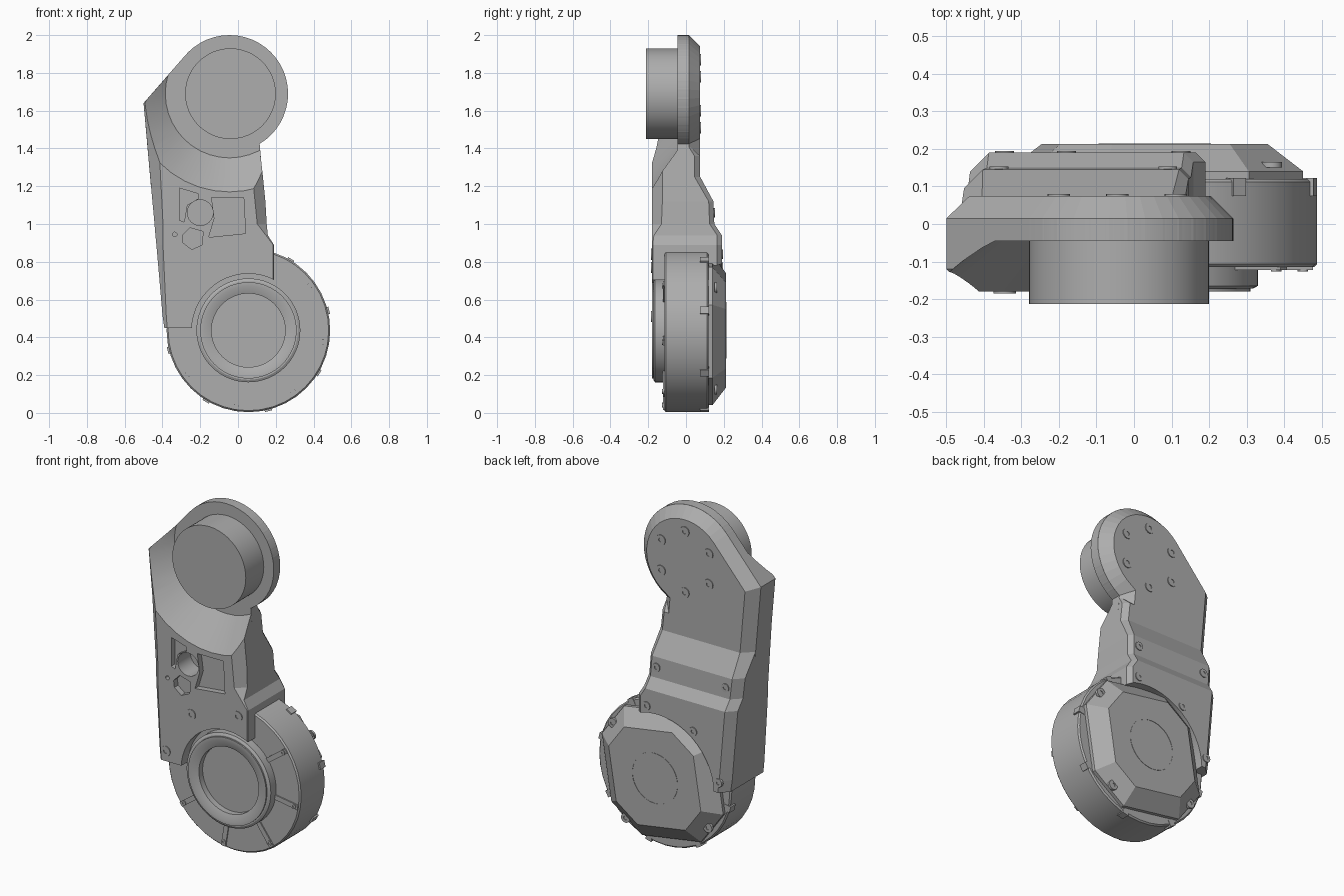
import bpy, bmesh
from math import sin, cos, pi, radians, sqrt
from mathutils import Matrix, Vector

if "Cube" in bpy.data.objects:
    bpy.data.objects.remove(bpy.data.objects["Cube"], do_unlink=True)

metal = bpy.data.materials.new("plain grey")
metal.use_nodes = True
GREY = (0.42, 0.42, 0.42, 1)
metal.diffuse_color = GREY
metal.node_tree.nodes["Principled BSDF"].inputs["Base Color"].default_value = GREY

HEAD = (-0.045, 1.69)      # upper joint axis (x, z)
HUB = (0.055, 0.437)       # lower joint axis (x, z)


def finish(name, bm, smooth=False):
    bmesh.ops.remove_doubles(bm, verts=bm.verts, dist=1e-5)
    bmesh.ops.recalc_face_normals(bm, faces=bm.faces)
    mesh = bpy.data.meshes.new(name)
    bm.to_mesh(mesh)
    bm.free()
    mesh.materials.append(metal)
    ob = bpy.data.objects.new(name, mesh)
    bpy.context.collection.objects.link(ob)
    if smooth:
        bpy.ops.object.select_all(action='DESELECT')
        ob.select_set(True)
        bpy.context.view_layer.objects.active = ob
        bpy.ops.object.shade_smooth_by_angle(angle=radians(25))
    return ob


def loft(name, rings):
    """Skin closed rings of equal length and cap both ends."""
    bm = bmesh.new()
    loops = [[bm.verts.new(p) for p in ring] for ring in rings]
    n = len(loops[0])
    for a, b in zip(loops, loops[1:]):
        for i in range(n):
            j = (i + 1) % n
            bm.faces.new((a[i], a[j], b[j], b[i]))
    bm.faces.new(loops[0])
    bm.faces.new(loops[-1])
    return finish(name, bm)


def prism(name, outline, y0, y1):
    return loft(name, [[(x, y, z) for x, z in outline] for y in (y0, y1)])


def lathe(name, profile, centre, segments=48):
    """Turn a (radius, y) profile around a front-to-back axis."""
    bm = bmesh.new()
    verts = [bm.verts.new((centre[0] + r, y, centre[1])) for r, y in profile]
    edges = [bm.edges.new(pair) for pair in zip(verts, verts[1:])]
    bmesh.ops.spin(bm, geom=verts + edges, cent=(centre[0], 0, centre[1]),
                   axis=(0, 1, 0), angle=2 * pi, steps=segments)
    return finish(name, bm, True)


def disc(name, centre, r, y0, y1, segments=48):
    return lathe(name, [(0, y0), (r, y0), (r, y1), (0, y1)], centre, segments)


def cut(ob, cutter):
    mod = ob.modifiers.new("cut", 'BOOLEAN')
    mod.operation, mod.object, mod.solver = 'DIFFERENCE', cutter, 'EXACT'
    bpy.context.view_layer.objects.active = ob
    bpy.ops.object.modifier_apply(modifier=mod.name)
    bpy.data.objects.remove(cutter, do_unlink=True)


def polar(centre, r, degrees):
    a = radians(degrees)
    return centre[0] + r * cos(a), centre[1] + r * sin(a)


def screw(name, centre, y, side, r=0.03):
    """Flat screw head with a socket; side is the facing direction in y."""
    top, floor = y + side * 0.005, y + side * 0.001
    lathe(name, [(0, floor), (r * 0.4, floor), (r * 0.4, top), (r, top),
                 (r, y - side * 0.01)], centre, 16)


# Arm body: chamfered cross-sections stacked from bottom to top
def section(z, left, right, back, c_front, c_back, c_right):
    f = -0.18
    return [(left, f + c_front, z), (left + c_front, f, z),
            (right - c_right, f, z), (right, f + c_right, z),
            (right, back - c_back / 2, z), (right - c_back / 2, back, z),
            (left + c_back, back, z), (left, back - c_back, z)]


stations = [
    (0.45, -0.39, 0.19, 0.19, 0.015, 0.05, 0.004),
    (0.52, -0.4, 0.19, 0.19, 0.02, 0.05, 0.004),
    (0.89, -0.432, 0.19, 0.19, 0.035, 0.05, 0.004),
    (0.94, -0.437, 0.158, 0.19, 0.04, 0.05, 0.01),
    (1.0, -0.442, 0.152, 0.15, 0.045, 0.05, 0.05),
    (1.12, -0.453, 0.145, 0.145, 0.05, 0.05, 0.055),
    (1.25, -0.465, 0.132, 0.075, 0.055, 0.06, 0.055),
    (1.36, -0.475, 0.12, 0.075, 0.06, 0.06, 0.055),
    (1.42, -0.48, 0.115, 0.01, 0.06, 0.005, 0.055),
    (1.64, -0.5, 0.1, 0.01, 0.06, 0.005, 0.05),
    (1.89, -0.28, 0.0, 0.01, 0.06, 0.005, 0.05)]
arm = loft("arm_body", [section(*s) for s in stations])

# Conical clearance around the upper joint, arcs around the lower joint
cut(arm, lathe("cone_cutter", [(0, -0.045), (0.34, -0.045), (0.6, -0.24), (0, -0.24)],
               HEAD, 40))
cut(arm, disc("front_arc_cutter", HUB, 0.3, -0.3, -0.1))
cut(arm, disc("back_arc_cutter", HUB, 0.37, 0.1, 0.3))

# Lightening pockets and bore in the front face
EYE = (-0.2, 1.06)
pockets = [
    [(-0.31, 1.19), (-0.21, 1.16), (-0.21, 1.135), (-0.27, 1.1), (-0.285, 1.01), (-0.31, 1.02)],
    [(-0.14, 1.14), (0.03, 1.14), (0.04, 0.95), (-0.155, 0.93), (-0.125, 1.03)],
    [(-0.295, 0.94), (-0.255, 0.98), (-0.185, 0.96), (-0.19, 0.89), (-0.245, 0.865), (-0.29, 0.9)]]
for outline in pockets:
    cut(arm, prism("pocket_cutter", outline, -0.3, -0.145))
cut(arm, disc("bore_cutter", EYE, 0.068, -0.3, -0.06, 32))
cut(arm, disc("pin_hole_cutter", (-0.335, 0.945), 0.012, -0.3, -0.15, 12))

# Upper head plate with a chamfered back rim
rim = [polar(HEAD, 0.31, -59 + 198 * i / 22) for i in range(23)]
outline = rim + [(-0.5, 1.64), (-0.461, 1.2), (0.135, 1.2)]
head = prism("head_plate", outline, -0.045, 0.075)
bm = bmesh.new()
bm.from_mesh(head.data)
back = [e for e in bm.edges if all(v.co.y > 0.07 for v in e.verts)]
bmesh.ops.bevel(bm, geom=back, offset=0.06, offset_type='OFFSET',
                segments=1, affect='EDGES', profile=0.5)
bm.to_mesh(head.data)
bm.free()
disc("head_flange", HEAD, 0.31, -0.045, 0.015)
disc("head_drum", (-0.04, 1.69), 0.24, -0.213, 0)

# Lower actuator housing
lathe("actuator_housing", [(0, -0.115), (0.425, -0.115), (0.433, -0.107),
                           (0.433, 0.112), (0.425, 0.12), (0, 0.12)], HUB, 40)
lathe("output_ring", [(0, -0.13), (0.195, -0.13), (0.195, -0.165), (0.235, -0.18),
                      (0.255, -0.18), (0.255, -0.172), (0.262, -0.172),
                      (0.275, -0.165), (0.275, -0.11)], HUB, 64)


# Octagonal back cover: a turned square with its corners cut off
def octagon(a, b, y):
    h = b * sqrt(2) - a
    ring = []
    for k in range(4):
        turn = Matrix.Rotation(radians(90 * k - 9), 2)
        for side in (-h, h):
            p = turn @ Vector((a, side))
            ring.append((HUB[0] + p.x, y, HUB[1] + p.y))
    return ring


loft("back_cover", [octagon(0.37, 0.4, 0.11), octagon(0.37, 0.4, 0.14),
                    octagon(0.28, 0.31, 0.213)])
lathe("back_cover_mark", [(0.145, 0.21), (0.145, 0.215), (0.15, 0.215), (0.15, 0.21)], HUB)

# Radial ribs with their screws on the housing front
for k in range(5):
    angle = 36 - 45 * k
    ribs = [polar(HUB, 0.26, angle - 3), polar(HUB, 0.425, angle - 2),
            polar(HUB, 0.425, angle + 2), polar(HUB, 0.26, angle + 3)]
    prism("radial_rib", ribs, -0.122, -0.11)
    screw("rib_screw", polar(HUB, 0.4, angle), -0.122, -1, 0.014)

# Rim clips around the housing and screws at the cover corners
for k in range(8):
    angle = 14 + 45 * k
    clip = [polar(HUB, r, angle + d) for r, d in
            ((0.4, -2.5), (0.441, -2.5), (0.441, 2.5), (0.4, 2.5))]
    prism("rim_clip", clip, 0.075, 0.122)
for k in range(4):
    screw("cover_screw", polar(HUB, 0.385, 36 + 90 * k), 0.16, 1, 0.028)

# Screws on the head back, arm front and arm back
for k in range(6):
    screw("head_screw", polar(HEAD, 0.18, 90 + 60 * k), 0.075, 1)
for spot in ((-0.18, 0.77), (0.125, 0.84), (-0.345, 0.51)):
    screw("arm_front_screw", spot, -0.18, -1)
    screw("arm_back_screw", spot, 0.19, 1, 0.025)
for spot in ((-0.36, 1.06), (0.09, 1.06)):
    screw("arm_upper_screw", spot, 0.148, 1, 0.025)
